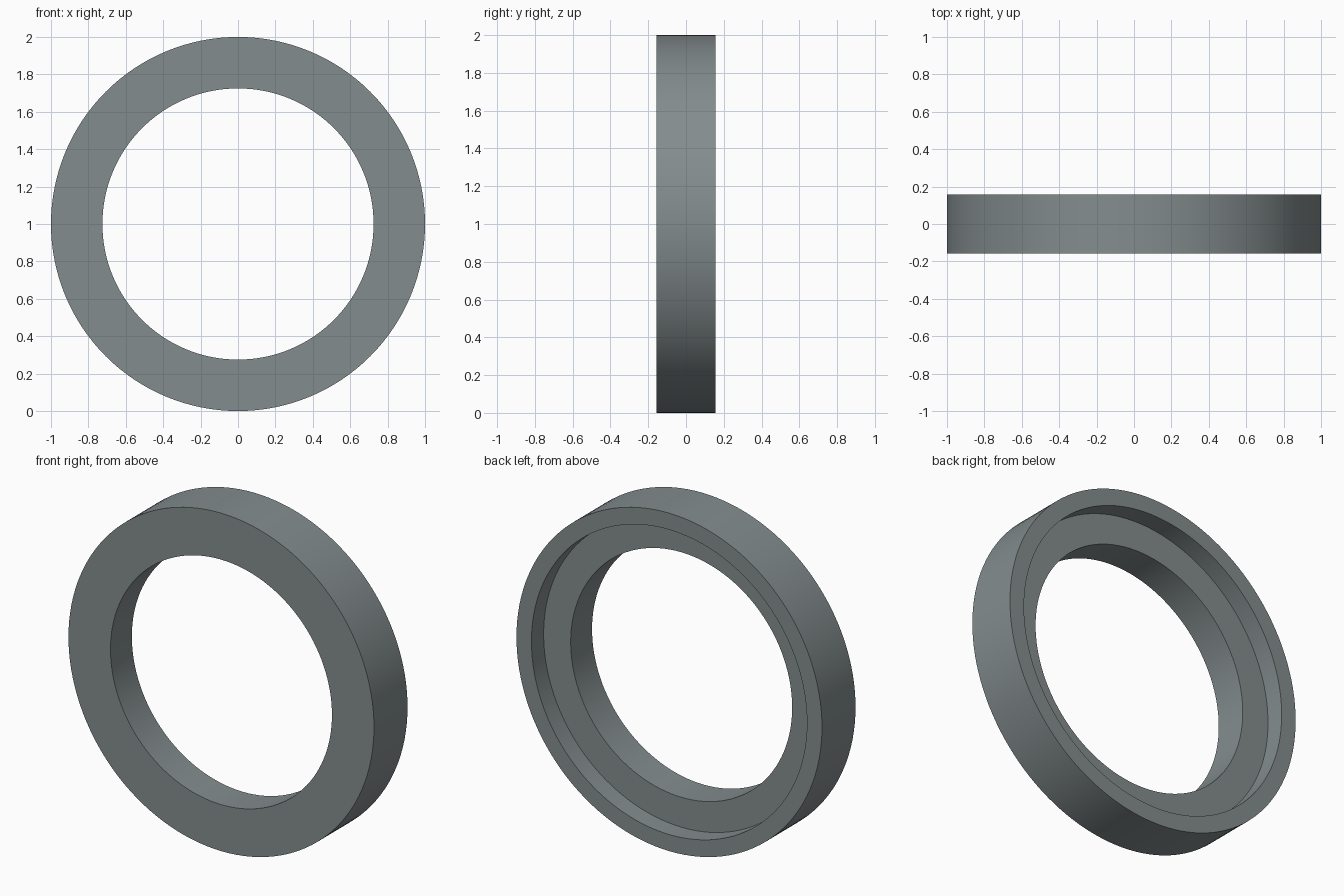
import bpy, bmesh, math
from mathutils import Matrix, Vector

if "Cube" in bpy.data.objects:
    bpy.data.objects.remove(bpy.data.objects["Cube"])

SEGMENTS = 128
# Cross-section (radius, y): plain front, stepped recess at the back
PROFILE = [(0.725, -0.157), (1.0, -0.157), (1.0, 0.157),
           (0.902, 0.157), (0.902, 0.043), (0.725, 0.043)]

# Ring body: sweep the cross-section around the y axis
bm = bmesh.new()
loops = []
for i in range(SEGMENTS):
    turn = Matrix.Rotation(2 * math.pi * i / SEGMENTS, 3, 'Y')
    loops.append([bm.verts.new(turn @ Vector((r, y, 0)) + Vector((0, 0, 1)))
                  for r, y in PROFILE])
for i in range(SEGMENTS):
    a, b = loops[i], loops[(i + 1) % SEGMENTS]
    for j in range(len(PROFILE)):
        k = (j + 1) % len(PROFILE)
        bm.faces.new((a[j], a[k], b[k], b[j]))
bmesh.ops.recalc_face_normals(bm, faces=bm.faces)
mesh = bpy.data.meshes.new("recessed_ring")
bm.to_mesh(mesh)
bm.free()

ring = bpy.data.objects.new("recessed_ring", mesh)
bpy.context.collection.objects.link(ring)

# Grey metal
metal = bpy.data.materials.new("grey_metal")
metal.diffuse_color = (0.23, 0.265, 0.27, 1)
metal.use_nodes = True
metal.node_tree.nodes["Principled BSDF"].inputs["Base Color"].default_value = metal.diffuse_color
mesh.materials.append(metal)

# Smooth walls with sharp rims
bpy.context.view_layer.objects.active = ring
ring.select_set(True)
bpy.ops.object.shade_smooth_by_angle(angle=math.radians(30))
